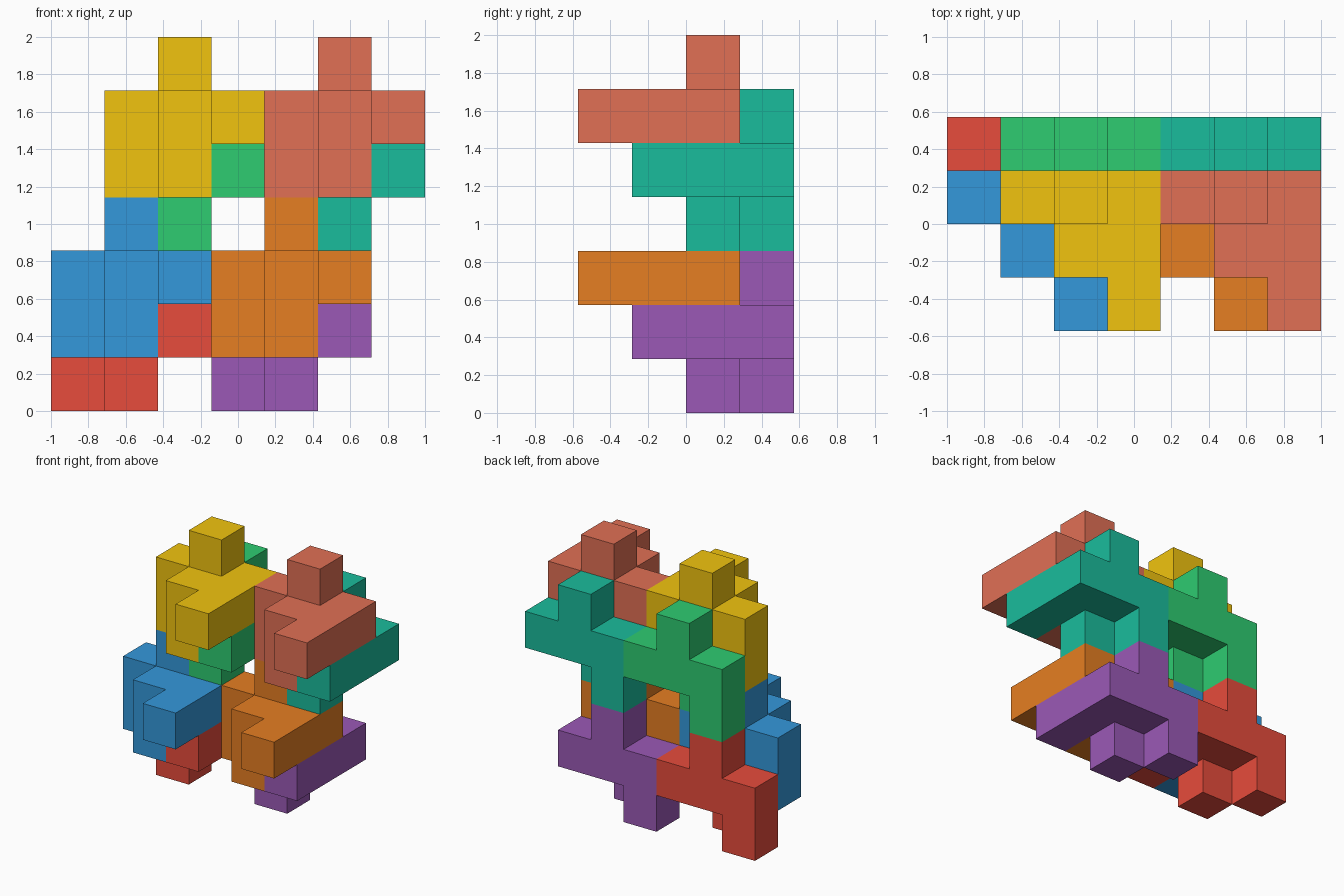
import bpy, bmesh
from mathutils import Vector, Color

if "Cube" in bpy.data.objects:
    bpy.data.objects.remove(bpy.data.objects["Cube"])

U = 2 / 7                                  # edge of one unit cube
ORIGIN = Vector((-3.5, -2, 0))             # grid corner, in cells

# One nine-cube interlocking piece (cell coordinates)
PIECE = [(0, 2, 2), (0, 2, 1), (1, 2, 2), (2, 2, 2), (1, 2, 3),
         (1, 1, 2), (1, 1, 1), (2, 1, 2), (2, 0, 2)]
AXES = [Vector(a) for a in ((1, 0, 0), (0, 1, 0), (0, 0, 1))]


def make_piece(name, offset, color):
    bm = bmesh.new()
    cells = set(PIECE)
    for cell in PIECE:
        centre = Vector(cell) + Vector((0.5, 0.5, 0.5))
        for i in range(3):
            for s in (1, -1):
                n = AXES[i] * s
                # skip the walls shared by two cubes of the same piece
                if tuple(int(c) for c in Vector(cell) + n) in cells:
                    continue
                u, v = AXES[(i + 1) % 3] * s, AXES[(i + 2) % 3]
                corners = [(-1, -1), (1, -1), (1, 1), (-1, 1)]
                bm.faces.new([bm.verts.new(
                    (centre + (n + u * a + v * b) / 2 + Vector(offset) + ORIGIN) * U)
                    for a, b in corners])
    bmesh.ops.remove_doubles(bm, verts=bm.verts, dist=1e-4)
    bmesh.ops.dissolve_limit(bm, angle_limit=0.01, verts=bm.verts, edges=bm.edges)
    mesh = bpy.data.meshes.new(name)
    bm.to_mesh(mesh)
    bm.free()
    # hex display colour converted to linear
    rgb = Color([int(color[k:k + 2], 16) / 255 for k in (0, 2, 4)])
    mat = bpy.data.materials.new(name + "_paint")
    mat.diffuse_color = (*rgb.from_srgb_to_scene_linear(), 1)
    mat.use_nodes = True
    mat.node_tree.nodes["Principled BSDF"].inputs["Base Color"].default_value = mat.diffuse_color
    mesh.materials.append(mat)
    bpy.context.collection.objects.link(bpy.data.objects.new(name, mesh))


# Four stacked positions, each with a front piece and a back piece nested behind
STACK = [("lower_left", (0, 0, 0), "3498db", "e74c3c"),
         ("lower_right", (3, 0, 0), "e67e22", "9b59b6"),
         ("upper_left", (1, 0, 3), "f1c40f", "2ecc71"),
         ("upper_right", (4, 0, 3), "e17055", "1abc9c")]
for label, (x, y, z), front, back in STACK:
    make_piece(label + "_front_piece", (x, y, z), front)
    make_piece(label + "_back_piece", (x, y + 1, z - 1), back)
